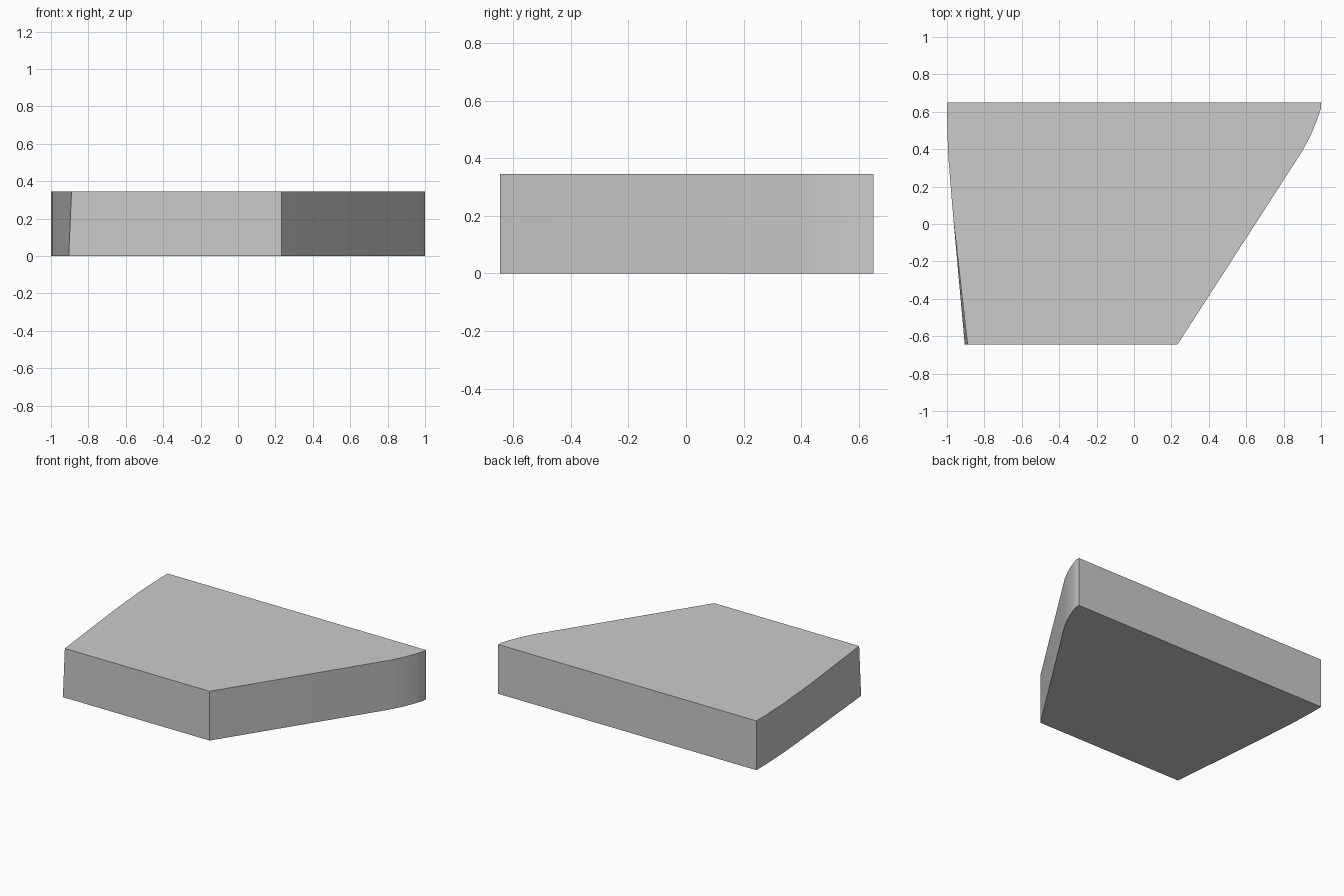
import bpy, bmesh, math

if "Cube" in bpy.data.objects:
    bpy.data.objects.remove(bpy.data.objects["Cube"])

HEIGHT = 0.345

# Slab outline seen from above, counter-clockwise from front left
outline = [(-0.905, -0.645), (0.232, -0.645), (0.90, 0.39), (0.945, 0.475),
           (0.98, 0.56), (1.0, 0.62), (1.0, 0.65), (-1.0, 0.65),
           (-1.0, 0.55), (-0.992, 0.35), (-0.965, 0.02)]

bm = bmesh.new()
bottom = [bm.verts.new((x, y, 0)) for x, y in outline]
top = [bm.verts.new((x, y, HEIGHT)) for x, y in outline]
top[0].co.x += 0.015  # left side leans in slightly at the front
n = len(outline)
bm.faces.new(bottom[::-1])
bm.faces.new(top)
for i in range(n):
    j = (i + 1) % n
    bm.faces.new((bottom[i], bottom[j], top[j], top[i]))

# Rounded rims and corners
sharp = [e for e in bm.edges if e.calc_face_angle() > math.radians(25)]
bmesh.ops.bevel(bm, geom=sharp, offset=0.026, offset_type='OFFSET', segments=4,
                profile=0.5, affect='EDGES', clamp_overlap=True)
bmesh.ops.recalc_face_normals(bm, faces=bm.faces[:])

mesh = bpy.data.meshes.new("stone_slab")
bm.to_mesh(mesh)
bm.free()
slab = bpy.data.objects.new("stone_slab", mesh)
bpy.context.collection.objects.link(slab)
bpy.context.view_layer.objects.active = slab
slab.select_set(True)
bpy.ops.object.shade_smooth_by_angle(angle=math.radians(35))
